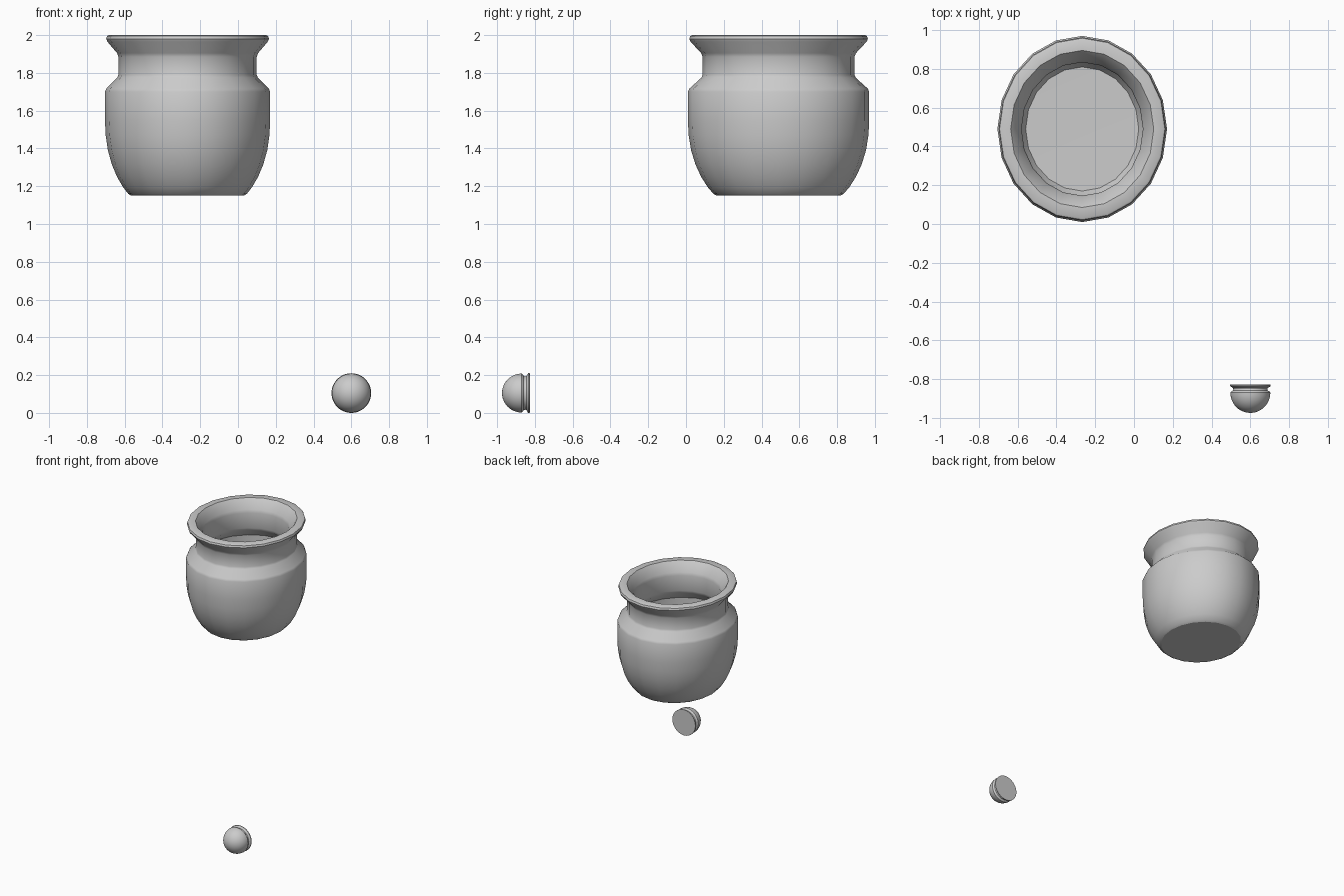
import bpy, bmesh
from math import sin, cos, pi, radians

if "Cube" in bpy.data.objects:
    bpy.data.objects.remove(bpy.data.objects["Cube"])


def lathe(name, profile, sides, location, scale=(1, 1, 1), rotation=(0, 0, 0), angle=30):
    """Revolve (radius, height) points about z; radius 0 makes a pole."""
    bm = bmesh.new()
    rings = []
    for r, h in profile:
        if r == 0:
            rings.append([bm.verts.new((0, 0, h))] * sides)
        else:
            rings.append([bm.verts.new((r * cos(2 * pi * i / sides), r * sin(2 * pi * i / sides), h))
                          for i in range(sides)])
    for a, b in zip(rings, rings[1:]):
        for i in range(sides):
            j = (i + 1) % sides
            quad = list(dict.fromkeys((a[i], a[j], b[j], b[i])))
            bm.faces.new(quad)
    bmesh.ops.recalc_face_normals(bm, faces=bm.faces)
    mesh = bpy.data.meshes.new(name)
    bm.to_mesh(mesh)
    bm.free()
    obj = bpy.data.objects.new(name, mesh)
    bpy.context.collection.objects.link(obj)
    obj.location, obj.scale, obj.rotation_euler = location, scale, rotation
    bpy.ops.object.select_all(action='DESELECT')
    obj.select_set(True)
    bpy.context.view_layer.objects.active = obj
    bpy.ops.object.shade_smooth_by_angle(angle=radians(angle))
    return obj


# Pot: outer wall from the base up, over the rim, then the inner wall down to the floor
outer = [(0, 1.15), (0.328, 1.15), (0.345, 1.16), (0.375, 1.195), (0.41, 1.25),
         (0.44, 1.315), (0.463, 1.39), (0.476, 1.47), (0.48, 1.55), (0.48, 1.70),
         (0.472, 1.717), (0.408, 1.775), (0.402, 1.79), (0.402, 1.885), (0.41, 1.905),
         (0.466, 1.965), (0.473, 1.98), (0.468, 1.995), (0.458, 2.0)]
inner = [(0.405, 2.0), (0.396, 1.99), (0.35, 1.925), (0.344, 1.90), (0.344, 1.775),
         (0.354, 1.75), (0.42, 1.685), (0.42, 1.55), (0.416, 1.48), (0.404, 1.40),
         (0.384, 1.33), (0.355, 1.27), (0.32, 1.215), (0, 1.21)]
lathe("pot", outer + inner, 20, (-0.267, 0.49, 0), scale=(0.911, 1, 1))

# Knob: domed front, narrow groove and flat back plate, turned to face the front
dome = [(0.103 * sin(pi / 2 * i / 12), 0.104 * cos(pi / 2 * i / 12)) for i in range(13)]
dome[0] = (0, 0.104)
back = [(0.1, -0.005), (0.09, -0.011), (0.088, -0.018), (0.09, -0.025),
        (0.101, -0.031), (0.105, -0.035), (0.105, -0.041), (0.102, -0.043), (0, -0.043)]
lathe("knob", dome + back, 48, (0.6, -0.87, 0.105), rotation=(pi / 2, 0, 0))
